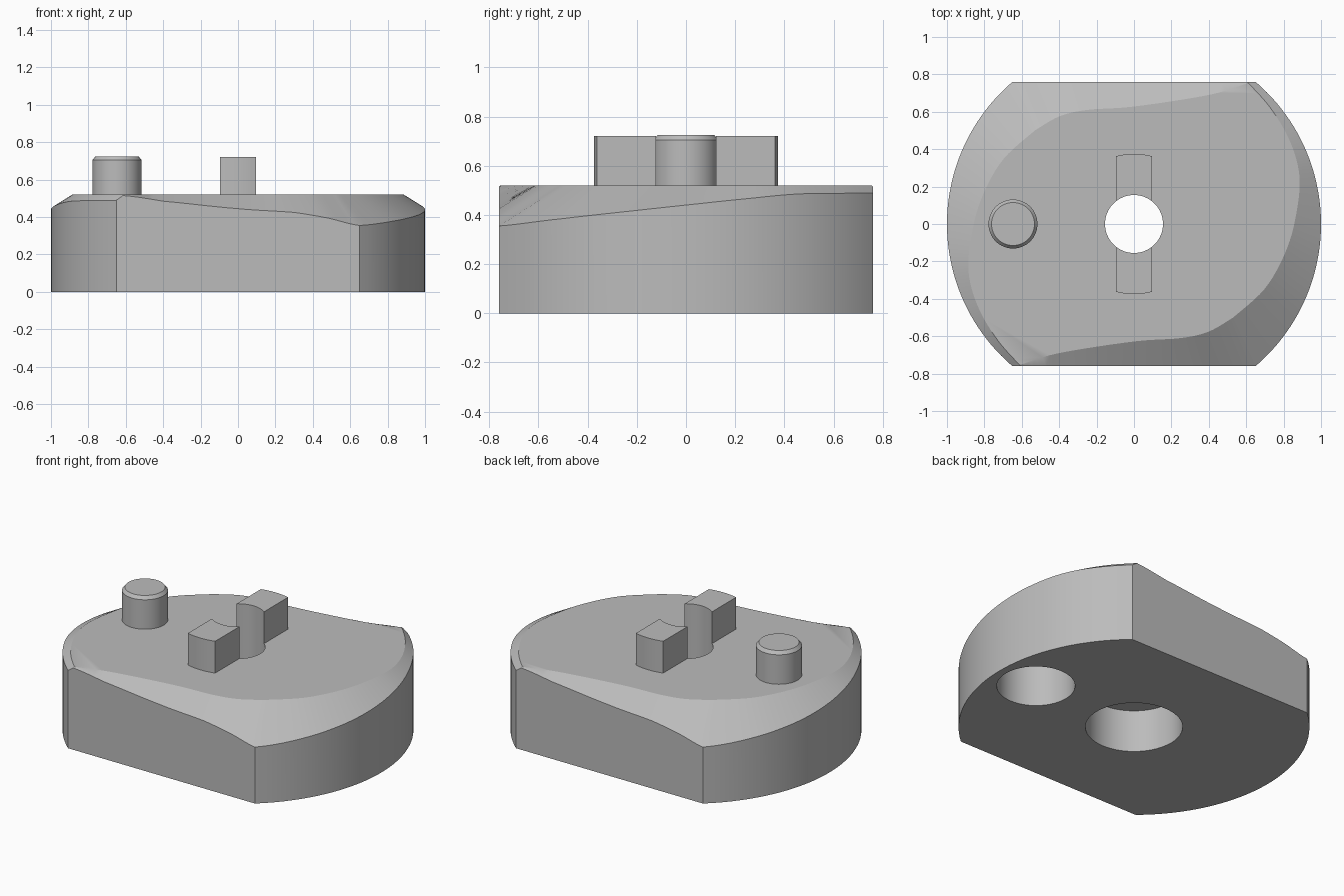
import bpy, bmesh
from math import sin, cos, pi, radians, asin, degrees, sqrt

cube = bpy.data.objects.get("Cube")
if cube:
    bpy.data.objects.remove(cube, do_unlink=True)

grey = bpy.data.materials.new("plain grey")
grey.use_nodes = True
GREY = (0.5, 0.5, 0.5, 1)
grey.diffuse_color = GREY
grey.node_tree.nodes["Principled BSDF"].inputs["Base Color"].default_value = GREY

TOP = 0.52
FLAT_Y = 0.76
CORNER = degrees(asin(FLAT_Y))
HOLE_R = 0.155


def loft(name, rings):
    """Skin closed rings of equal length and cap both ends."""
    bm = bmesh.new()
    loops = [[bm.verts.new(p) for p in ring] for ring in rings]
    n = len(loops[0])
    for low, high in zip(loops, loops[1:]):
        for i in range(n):
            j = (i + 1) % n
            bm.faces.new((low[i], low[j], high[j], high[i]))
    bm.faces.new(loops[0][::-1])
    bm.faces.new(loops[-1])
    bmesh.ops.remove_doubles(bm, verts=bm.verts, dist=0.0005)
    bmesh.ops.recalc_face_normals(bm, faces=bm.faces)
    mesh = bpy.data.meshes.new(name)
    bm.to_mesh(mesh)
    bm.free()
    mesh.materials.append(grey)
    obj = bpy.data.objects.new(name, mesh)
    bpy.context.collection.objects.link(obj)
    return obj


def turned(name, x, profile, n=64):
    """Round part on a vertical axis from (radius, height) pairs."""
    return loft(name, [[(x + r * cos(2 * pi * i / n), r * sin(2 * pi * i / n), z)
                        for i in range(n)] for r, z in profile])


def activate(obj):
    bpy.ops.object.select_all(action='DESELECT')
    obj.select_set(True)
    bpy.context.view_layer.objects.active = obj


def cut(obj, cutter):
    activate(obj)
    mod = obj.modifiers.new("cut", 'BOOLEAN')
    mod.operation = 'DIFFERENCE'
    mod.solver = 'EXACT'
    mod.object = cutter
    bpy.ops.object.modifier_apply(modifier=mod.name)


# Half of the tapering rim: place on outline, lower edge height, upper edge x, y
flat_keys = [(-0.65, 0.49, -0.61, -0.755), (-0.615, 0.515, -0.6, -0.75),
             (-0.4, 0.485, -0.4, -0.69), (0, 0.445, 0, -0.628),
             (0.3, 0.425, 0.25, -0.61), (0.48, 0.395, 0.4, -0.575),
             (0.65, 0.355, 0.53, -0.5)]
arc_keys = [(-CORNER, 0.355, 0.53, -0.5), (-30, 0.385, 0.7, -0.345),
            (-15, 0.412, 0.81, -0.15), (0, 0.44, 0.865, 0.04),
            (15, 0.467, 0.885, 0.25), (27, 0.485, 0.835, 0.44),
            (40, 0.488, 0.73, 0.62), (CORNER, 0.49, 0.61, 0.755)]


def smooth(keys, steps=6):
    """Curve through the keys, without the last one."""
    out = []
    for i in range(len(keys) - 1):
        a, b = keys[max(i - 1, 0)], keys[i]
        c, d = keys[i + 1], keys[min(i + 2, len(keys) - 1)]
        for s in range(steps):
            t = s / steps
            curve = [q + 0.5 * t * (r - p + t * (2 * p - 5 * q + 4 * r - e
                     + t * (3 * (q - r) + e - p))) for p, q, r, e in zip(a, b, c, d)]
            curve[0] = b[0] + t * (c[0] - b[0])
            out.append(curve)
    return out


half = [((x, -FLAT_Y), z, (u, v)) for x, z, u, v in flat_keys[:1] + smooth(flat_keys[1:])]
half += [((cos(radians(a)), sin(radians(a))), z, (u, v)) for a, z, u, v in smooth(arc_keys)]
rim = half + [((-o[0], -o[1]), z, (-i[0], -i[1])) for o, z, i in half]

# Body with two flats
body = loft("body", [[(*o, 0) for o, z, i in rim],
                     [(*o, z) for o, z, i in rim],
                     [(*i, TOP) for o, z, i in rim]])

# Key across the middle, with rounded ends
xs = [-0.095 + 0.19 * i / 8 for i in range(9)]
outline = [(x, -sqrt(0.375 ** 2 - x * x)) for x in xs]
outline += [(-x, -y) for x, y in outline]
drive_key = loft("drive_key", [[(x, y, z) for x, y in outline] for z in (TOP - 0.02, 0.72)])

# Locating pin with a bevelled tip
pin = turned("locating_pin", -0.647,
             [(0.131, TOP - 0.03), (0.131, 0.705), (0.115, 0.725)])

# Centre bore, its counterbore and the blind socket below
bore = turned("bore_cutter", 0, [(HOLE_R, -0.1), (HOLE_R, 1)])
counterbore = turned("counterbore_cutter", 0, [(0.277, -0.1), (0.277, 0.267)])
socket = turned("socket_cutter", 0.73, [(0.223, -0.1), (0.223, 0.28)])
for cutter in (bore, counterbore, socket):
    cut(body, cutter)
cut(drive_key, bore)
for cutter in (bore, counterbore, socket):
    bpy.data.objects.remove(cutter, do_unlink=True)

for obj in (body, drive_key, pin):
    activate(obj)
    bpy.ops.object.shade_smooth_by_angle(angle=radians(25))
